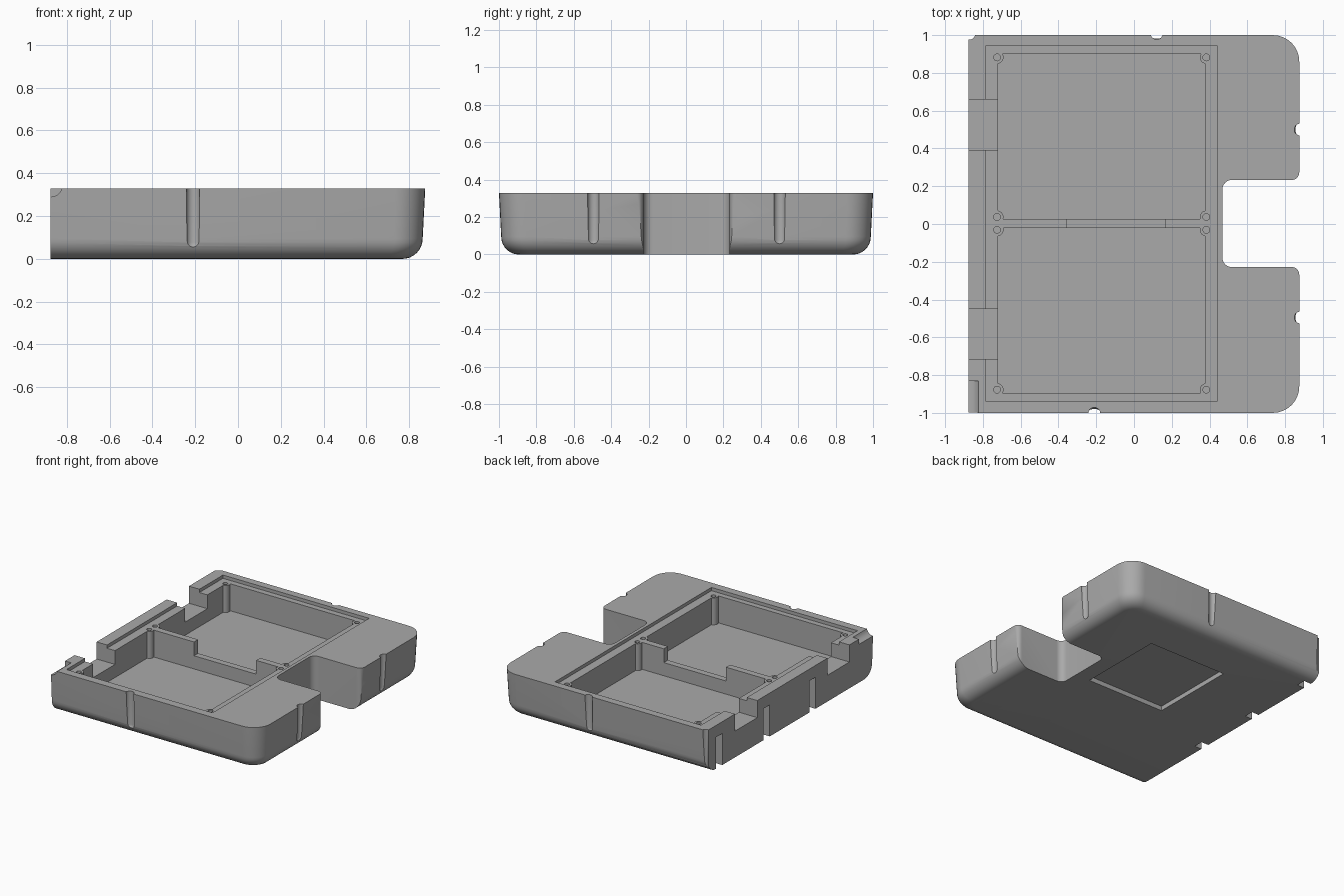
import bpy, bmesh, math
from mathutils import Matrix, Vector

cube = bpy.data.objects.get("Cube")
if cube:
    bpy.data.objects.remove(cube, do_unlink=True)

TOP, LEDGE, FLOOR, LOW = 0.33, 0.305, 0.10, 0.20

grey = bpy.data.materials.new("plain_grey")
grey.use_nodes = True
grey.diffuse_color = (0.4, 0.4, 0.4, 1)
grey.node_tree.nodes["Principled BSDF"].inputs["Base Color"].default_value = (0.4, 0.4, 0.4, 1)


def to_object(bm, name):
    bmesh.ops.recalc_face_normals(bm, faces=bm.faces)
    mesh = bpy.data.meshes.new(name)
    bm.to_mesh(mesh)
    bm.free()
    mesh.materials.append(grey)
    obj = bpy.data.objects.new(name, mesh)
    bpy.context.collection.objects.link(obj)
    return obj


def rounded(corners, steps=8):
    """Outline from (x, y, radius) right-angled corners."""
    out = []
    for i, (x, y, r) in enumerate(corners):
        p = Vector((x, y))
        if r == 0:
            out.append(p)
            continue
        before, after = corners[i - 1], corners[(i + 1) % len(corners)]
        a = (Vector(before[:2]) - p).normalized() * r
        b = (Vector(after[:2]) - p).normalized() * r
        for k in range(steps + 1):
            t = math.pi / 2 * k / steps
            out.append(p + a * (1 - math.sin(t)) + b * (1 - math.cos(t)))
    return out


def loft(name, layers):
    """Solid through a stack of (outline, height) layers."""
    bm = bmesh.new()
    rings = [[bm.verts.new((p.x, p.y, z)) for p in outline] for outline, z in layers]
    n = len(rings[0])
    for low, high in zip(rings, rings[1:]):
        for i in range(n):
            j = (i + 1) % n
            bm.faces.new((low[i], low[j], high[j], high[i]))
    bm.faces.new(rings[0][::-1])
    bm.faces.new(rings[-1])
    return to_object(bm, name)


def box(name, x0, x1, y0, y1, z0, z1):
    shape = rounded([(x0, y0, 0), (x1, y0, 0), (x1, y1, 0), (x0, y1, 0)])
    return loft(name, [(shape, z0), (shape, z1)])


def rod(name, centre, radius, length, lying=False, sides=24):
    bm = bmesh.new()
    turn = Matrix.Rotation(math.pi / 2, 4, 'X') if lying else Matrix()
    bmesh.ops.create_cone(bm, cap_ends=True, segments=sides, radius1=radius, radius2=radius,
                          depth=length, matrix=Matrix.Translation(centre) @ turn)
    return to_object(bm, name)


def round_ended_rod(name, x, y, radius, bottom):
    bm = bmesh.new()
    bmesh.ops.create_uvsphere(bm, u_segments=20, v_segments=10, radius=radius)
    for v in bm.verts:
        if v.co.z > 0.001:
            v.co.z += 1
        v.co += Vector((x, y, bottom + radius))
    return to_object(bm, name)


def combine(tool, operation='DIFFERENCE'):
    tool.hide_render = True
    mod = body.modifiers.new("combine", 'BOOLEAN')
    mod.operation, mod.solver, mod.object = operation, 'EXACT', tool
    bpy.context.view_layer.objects.active = body
    bpy.ops.object.modifier_apply(modifier=mod.name)
    bpy.data.objects.remove(tool, do_unlink=True)


# Tub shell: drafted sides, rounded lower edge, flat right-hand side
def shell_outline(inset):
    x, y, r = 0.875 - inset, 1 - inset, 0.14 - inset * 0.6
    return rounded([(-0.875, -y, 0), (x, -y, r), (x, y, r), (-0.875, y, 0)])


layers = []
for k in range(9):
    t = math.pi / 2 * k / 8
    layers.append((shell_outline(0.012 + 0.095 * (1 - math.sin(t))), 0.095 * (1 - math.cos(t))))
layers.append((shell_outline(0), TOP))
body = loft("tub_body", layers)

# Bay between the two prongs, with flared mouth
bay = rounded([(0.468, -0.228, 0.05), (0.875, -0.228, 0.04), (0.875, -0.5, 0), (1.1, -0.5, 0),
               (1.1, 0.5, 0), (0.875, 0.5, 0), (0.875, 0.233, 0.04), (0.468, 0.233, 0.05)])
combine(loft("bay_cutter", [(bay, -0.1), (bay, 0.5)]))

# Lid ledge, two compartments and the lowered middle of the divider
combine(box("ledge_cutter", -0.787, 0.443, -0.938, 0.943, LEDGE, 0.5))
combine(box("back_compartment_cutter", -0.72, 0.376, 0.027, 0.899, FLOOR, 0.5))
combine(box("front_compartment_cutter", -0.72, 0.376, -0.896, -0.022, FLOOR, 0.5))
combine(box("divider_cutter", -0.355, 0.168, -0.1, 0.1, LOW, 0.5))

# Two openings in the side wall
for y0, y1 in ((0.393, 0.66), (-0.715, -0.45)):
    combine(box("opening_cutter", -1, -0.7, y0, y1, LOW, 0.5))

# Screw posts and their holes
posts = [(x, y) for x in (-0.725, 0.383) for y in (0.882, 0.037, -0.031, -0.877)]
for x, y in posts:
    combine(rod("screw_post", (x, y, 0.18), 0.034, 2 * (LEDGE - 0.18)), 'UNION')
for x, y in posts:
    combine(rod("screw_hole_cutter", (x, y, LEDGE), 0.018, 0.2, sides=16))

# Vertical grooves around the outside
for x, y in ((-0.21, -1.003), (0.12, 1.008), (0.88, 0.5), (0.88, -0.495)):
    combine(round_ended_rod("groove_cutter", x, y, 0.032, 0.045))
combine(rod("corner_groove_cutter", (-0.872, 1.007, 0.25), 0.031, 0.7))

# Slots open to the underside in the flat side
for y in (-0.27, 0.28, 0.85):
    combine(box("slot_cutter", -1, -0.815, y - 0.037, y + 0.037, -0.1, 0.24))

# Scooped corner ledge and shallow square on the underside
combine(rod("corner_scoop_cutter", (-0.875, -0.93, 0.345), 0.055, 0.2, lying=True))
combine(box("underside_cutter", -0.315, 0.345, -0.075, 0.6, -0.1, 0.035))

body.data.materials.clear()
body.data.materials.append(grey)
for face in body.data.polygons:
    face.material_index = 0
bpy.ops.object.select_all(action='DESELECT')
body.select_set(True)
bpy.context.view_layer.objects.active = body
bpy.ops.object.shade_smooth_by_angle(angle=math.radians(30))
